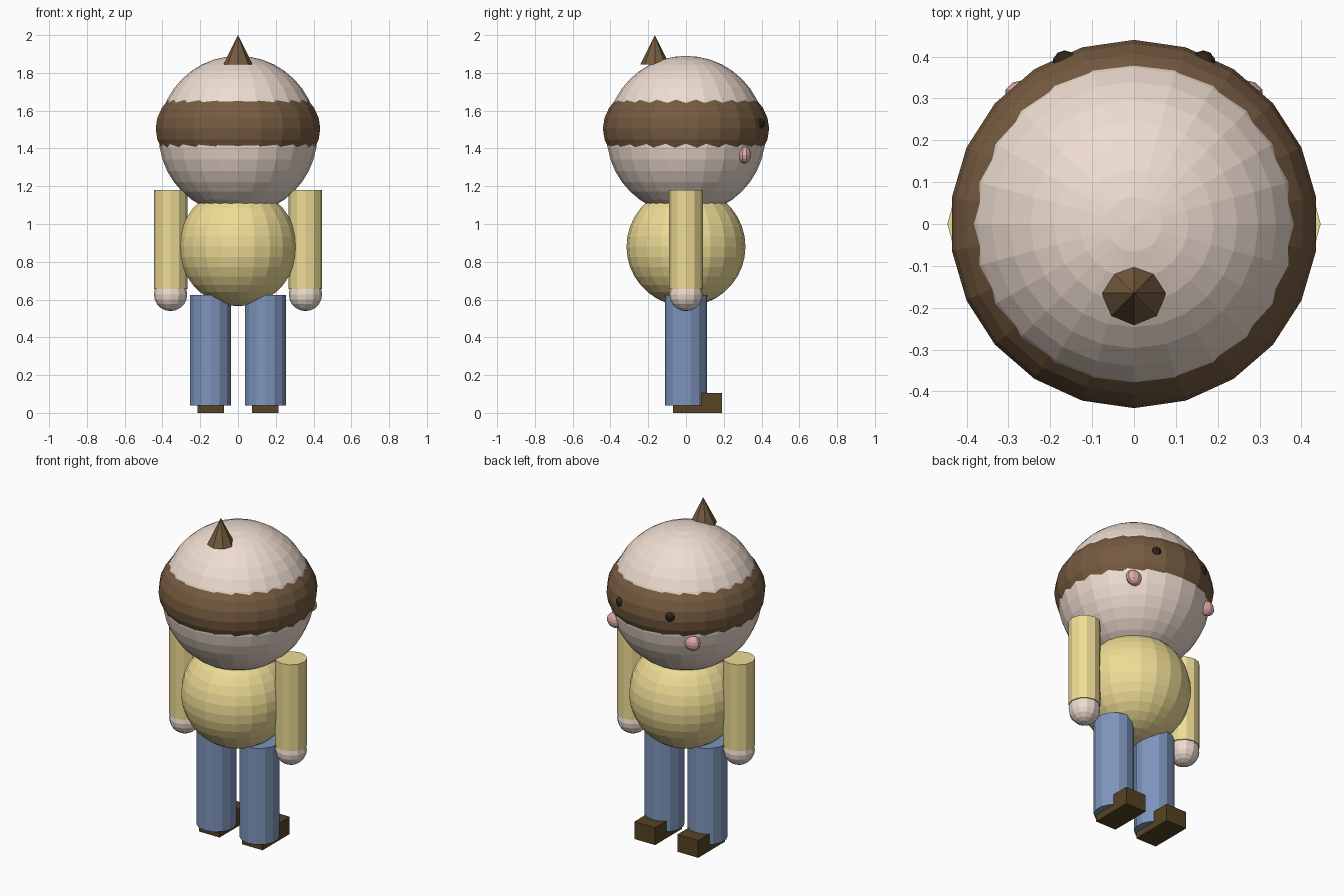
import bpy, bmesh
from mathutils import Matrix

if "Cube" in bpy.data.objects:
    bpy.data.objects.remove(bpy.data.objects["Cube"])


def material(name, rgb):
    m = bpy.data.materials.new(name)
    m.diffuse_color = (*[c ** 2.2 for c in rgb], 1)
    m.use_nodes = True
    m.node_tree.nodes["Principled BSDF"].inputs["Base Color"].default_value = m.diffuse_color
    return m


skin = material("skin", (.93, .86, .81))
brown = material("brown", (.46, .36, .26))
yellow = material("yellow", (.93, .86, .58))
blue = material("blue", (.49, .58, .73))
leather = material("leather", (.34, .27, .16))
pink = material("pink", (.88, .66, .67))
dark = material("dark", (.2, .16, .13))


def finish(name, bm, mat, loc, size=(1, 1, 1)):
    bmesh.ops.scale(bm, vec=size, verts=bm.verts)
    bmesh.ops.translate(bm, vec=loc, verts=bm.verts)
    me = bpy.data.meshes.new(name)
    bm.to_mesh(me)
    bm.free()
    me.materials.append(mat)
    ob = bpy.data.objects.new(name, me)
    bpy.context.collection.objects.link(ob)
    return ob


def ball(name, mat, loc, radii, seg, rings):
    bm = bmesh.new()
    bmesh.ops.create_uvsphere(bm, u_segments=seg, v_segments=rings, radius=1)
    return finish(name, bm, mat, loc, radii)


def tube(name, mat, x, y, z0, z1, r0, r1, seg):
    bm = bmesh.new()
    bmesh.ops.create_cone(bm, cap_ends=True, segments=seg, radius1=r0,
                          radius2=r1, depth=z1 - z0)
    return finish(name, bm, mat, (x, y, (z0 + z1) / 2))


def box(name, mat, loc, size):
    bm = bmesh.new()
    bmesh.ops.create_cube(bm, size=1)
    return finish(name, bm, mat, loc, size)


# Head, hair band and tuft
ball("head", skin, (0, 0, 1.47), (.42, .42, .42), 24, 20)
ball("hair_band", brown, (0, 0, 1.505), (.44, .44, .29), 22, 16)
tube("hair_tuft", brown, 0, -.165, 1.845, 2.0, .077, 0, 8)

# Torso
ball("torso", yellow, (0, 0, .88), (.315, .315, .315), 22, 18)

# Mirrored parts; the face and toes point to +y
for side, s in (("right", 1), ("left", -1)):
    ball(f"{side}_eye", dark, (s * .165, .385, 1.53), (.03, .03, .03), 10, 8)
    ball(f"{side}_cheek", pink, (s * .26, .31, 1.365), (.05, .035, .045), 10, 8)
    tube(f"{side}_arm", yellow, s * .357, 0, .655, 1.18, .089, .089, 12)
    ball(f"{side}_hand", skin, (s * .357, 0, .627), (.088, .088, .088), 12, 10)
    tube(f"{side}_leg", blue, s * .145, 0, .04, .625, .111, .111, 14)
    box(f"{side}_shoe", leather, (s * .145, .06, .0525), (.14, .26, .105))
